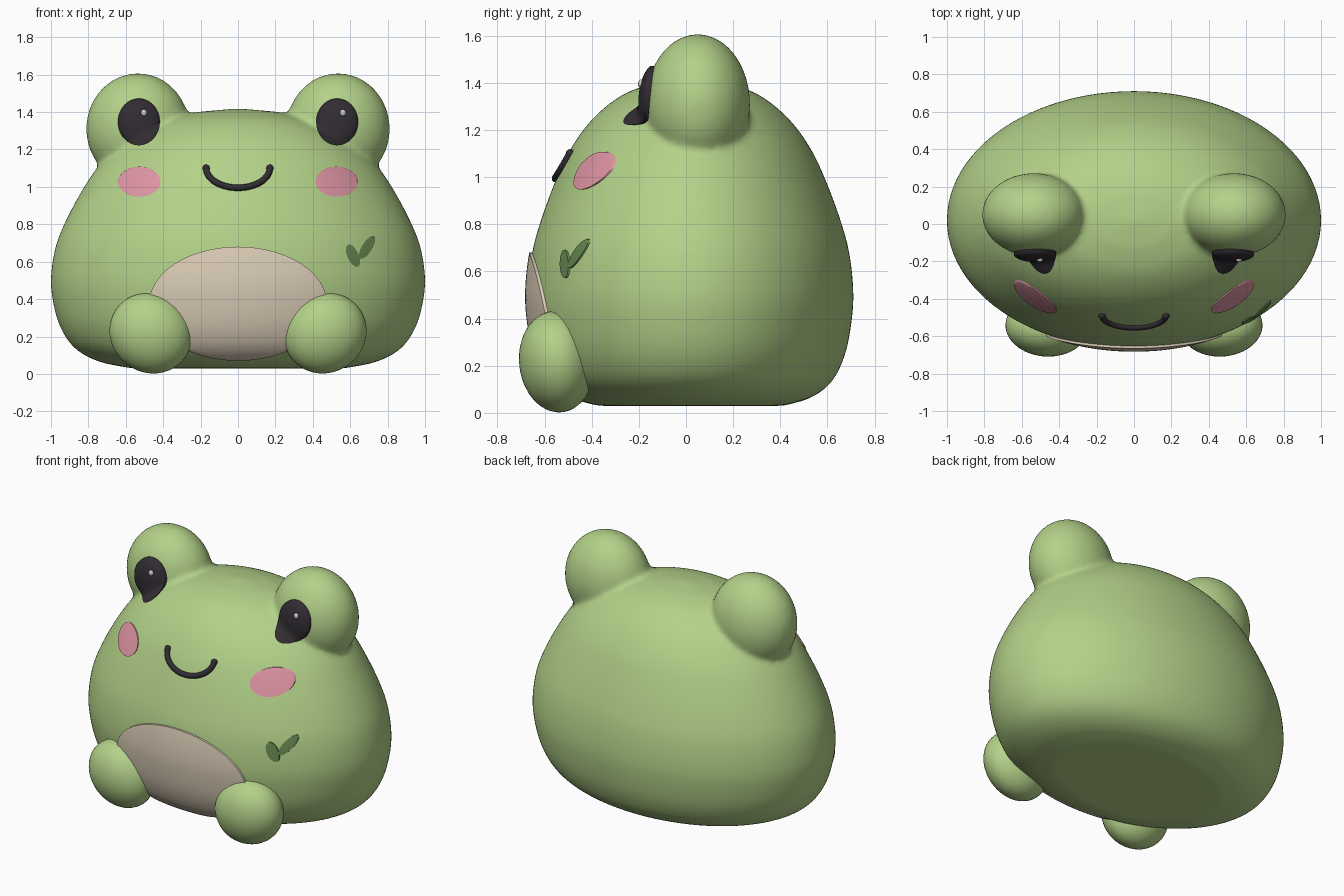
import bpy, bmesh
from math import sin, cos, pi, sqrt, radians
from mathutils import Vector, Matrix
from mathutils.bvhtree import BVHTree

if "Cube" in bpy.data.objects:
    bpy.data.objects.remove(bpy.data.objects["Cube"])


def material(name, rgb):
    m = bpy.data.materials.new(name)
    m.diffuse_color = (*rgb, 1)
    m.use_nodes = True
    m.node_tree.nodes["Principled BSDF"].inputs["Base Color"].default_value = m.diffuse_color
    return m


GREEN = material("green", (0.45, 0.64, 0.25))
DARK = material("dark", (0.03, 0.025, 0.032))
PINK = material("pink", (0.74, 0.30, 0.37))
CREAM = material("cream", (0.72, 0.62, 0.48))
LEAF = material("leaf green", (0.13, 0.24, 0.08))
WHITE = material("white", (0.95, 0.95, 0.95))


def finish(name, bm, mat):
    bmesh.ops.recalc_face_normals(bm, faces=bm.faces)
    for f in bm.faces:
        f.smooth = True
    me = bpy.data.meshes.new(name)
    bm.to_mesh(me)
    bm.free()
    me.materials.append(mat)
    ob = bpy.data.objects.new(name, me)
    bpy.context.collection.objects.link(ob)
    return ob


def add_ellipsoid(bm, centre, radii, rot=Matrix.Identity(4)):
    mat = Matrix.Translation(centre) @ rot @ Matrix.Diagonal((*radii, 1))
    bmesh.ops.create_uvsphere(bm, u_segments=40, v_segments=24, radius=1, matrix=mat)


def catmull(pts, n):
    p = [Vector(q) for q in pts]
    p = [2 * p[0] - p[1]] + p + [2 * p[-1] - p[-2]]
    out = []
    for a, b, c, d in zip(p, p[1:], p[2:], p[3:]):
        for k in range(n):
            t = k / n
            out.append(0.5 * (2 * b + (c - a) * t + (2 * a - 5 * b + 4 * c - d) * t**2
                              + (3 * b - a - 3 * c + d) * t**3))
    return out + [p[-2]]


# Body: elliptical revolve of a profile, with the eye bumps fused in
profile = [(0.57, 0.03), (0.74, 0.065), (0.87, 0.135), (0.95, 0.25), (0.99, 0.39),
           (1.0, 0.52), (0.975, 0.68), (0.92, 0.82), (0.84, 0.97), (0.755, 1.1),
           (0.65, 1.21), (0.53, 1.295), (0.39, 1.36), (0.22, 1.4)]
SEG = 96
bm = bmesh.new()
rings = [[bm.verts.new((r * cos(2 * pi * i / SEG), 0.02 + 0.69 * r * sin(2 * pi * i / SEG), z))
          for i in range(SEG)] for r, z in catmull(profile, 4)]
for a, b in zip(rings, rings[1:]):
    for i in range(SEG):
        j = (i + 1) % SEG
        bm.faces.new((a[i], a[j], b[j], b[i]))
bm.faces.new(rings[0])
top = bm.verts.new((0, 0.02, 1.42))
for i in range(SEG):
    bm.faces.new((rings[-1][i], rings[-1][(i + 1) % SEG], top))
for s in (-1, 1):
    add_ellipsoid(bm, (s * 0.535, 0.05, 1.31), (0.277, 0.222, 0.297))
body = finish("body", bm, GREEN)
rem = body.modifiers.new("fuse", 'REMESH')
rem.mode = 'VOXEL'
rem.voxel_size = 0.018
rem.use_smooth_shade = True
smooth = body.modifiers.new("soften", 'SMOOTH')
smooth.factor = 0.5
smooth.iterations = 5
bpy.context.view_layer.update()
surface = BVHTree.FromObject(body, bpy.context.evaluated_depsgraph_get())


def front_y(x, z):
    hit = surface.ray_cast(Vector((x, -3, z)), Vector((0, 1, 0)))[0]
    return hit.y if hit else -0.4


def patch(name, cx, cz, rx, rz, lift, mat, tilt=0, dome=0.0, nr=14, ns=56):
    """Oval laid onto the front of the body, with a rim sunk into it."""
    bm = bmesh.new()

    def vert(rho, ang, off):
        u, w = rx * rho * cos(ang), rz * rho * sin(ang)
        x = cx + u * cos(tilt) - w * sin(tilt)
        z = cz + u * sin(tilt) + w * cos(tilt)
        return bm.verts.new((x, front_y(x, z) - off, z))

    centre = vert(0, 0, lift)
    loops = [[vert(k / nr, 2 * pi * i / ns, lift * sqrt(1 - dome * (k / nr) ** 4))
              for i in range(ns)] for k in range(1, nr + 1)]
    loops.append([vert(1, 2 * pi * i / ns, -0.015) for i in range(ns)])
    for i in range(ns):
        j = (i + 1) % ns
        bm.faces.new((centre, loops[0][i], loops[0][j]))
        for a, b in zip(loops, loops[1:]):
            bm.faces.new((a[i], b[i], b[j], a[j]))
    ob = finish(name, bm, mat)
    # Make the open shell face forwards
    if sum(p.normal.y for p in ob.data.polygons[:ns]) > 0:
        ob.data.flip_normals()
    ob.data.set_sharp_from_angle(angle=radians(50))
    return ob


# Belly, eyes, cheeks and leaf mark
patch("belly", 0, 0.375, 0.475, 0.305, 0.013, CREAM, nr=24, ns=80)
for side, s in (("left", -1), ("right", 1)):
    patch(side + "_eye", s * 0.53, 1.347, 0.112, 0.125, 0.032, DARK, dome=0.7)
    patch(side + "_cheek", s * 0.528, 1.028, 0.113, 0.08, 0.008, PINK)
patch("leaf_mark_small", 0.615, 0.632, 0.03, 0.064, 0.008, LEAF, tilt=radians(25))
patch("leaf_mark_large", 0.69, 0.676, 0.027, 0.07, 0.008, LEAF, tilt=radians(-32))

# Eye highlights, both on the same side of each pupil
for side, x in (("left", -0.503), ("right", 0.561)):
    bm = bmesh.new()
    add_ellipsoid(bm, (x, front_y(x, 1.396) - 0.032, 1.396), (0.016, 0.012, 0.018))
    finish(side + "_eye_highlight", bm, WHITE)

# Feet
for side, s in (("left", -1), ("right", 1)):
    bm = bmesh.new()
    rot = Matrix.Rotation(s * radians(-35), 4, 'Y') @ Matrix.Rotation(radians(8), 4, 'X')
    add_ellipsoid(bm, (s * 0.467, -0.548, 0.217), (0.226, 0.16, 0.21), rot)
    finish(side + "_foot", bm, GREEN)

# Mouth: round tube following the face
cu = bpy.data.curves.new("mouth", 'CURVE')
cu.dimensions = '3D'
cu.bevel_depth = 0.017
cu.bevel_resolution = 4
cu.use_fill_caps = True
sp = cu.splines.new('POLY')
N = 32
sp.points.add(N)
ends = []
for i in range(N + 1):
    a = pi + pi * i / N
    x, z = 0.17 * cos(a), 1.1 + 0.105 * sin(a)
    co = (x, front_y(x, z) - 0.004, z)
    sp.points[i].co = (*co, 1)
    if i in (0, N):
        ends.append(co)
cu.materials.append(DARK)
bpy.context.collection.objects.link(bpy.data.objects.new("mouth", cu))
bm = bmesh.new()
for co in ends:
    add_ellipsoid(bm, co, (0.019, 0.019, 0.019))
finish("mouth_ends", bm, DARK)
